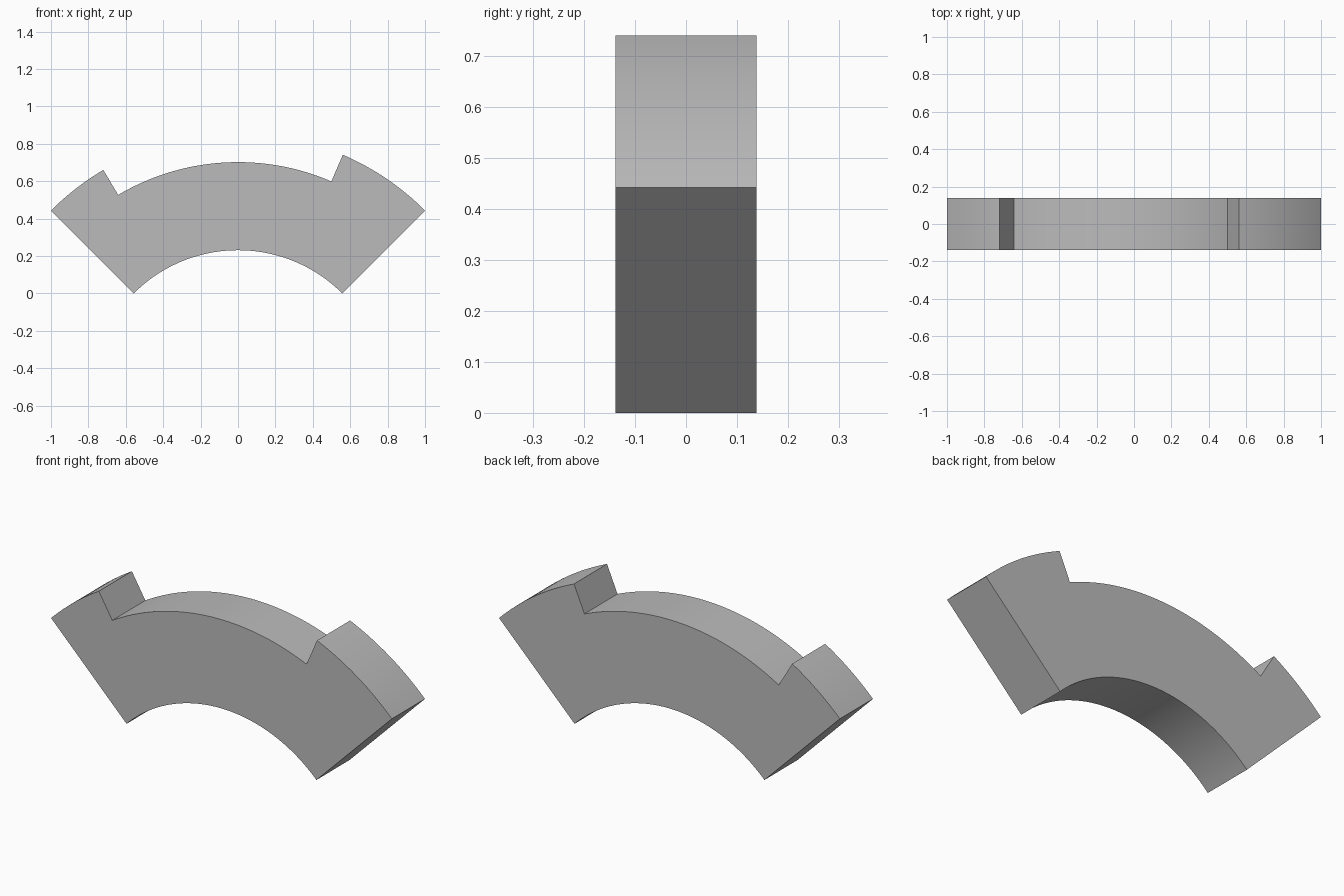
import bpy, bmesh
from math import sin, cos, radians
from mathutils import Vector

cube = bpy.data.objects.get("Cube")
if cube:
    bpy.data.objects.remove(cube, do_unlink=True)

HALF_SPAN = 45
R_OUTER = 1 / sin(radians(HALF_SPAN))
R_GROOVE = 1.259
R_INNER = 0.788
CENTRE_Z = -R_INNER * cos(radians(HALF_SPAN))
GROOVE_START, GROOVE_END = -30.6, 23.35
DEPTH = 0.277

# Plain grey material
grey = bpy.data.materials.new("plain_grey")
grey.use_nodes = True
colour = (0.5, 0.5, 0.5, 1)
grey.diffuse_color = colour
grey.node_tree.nodes["Principled BSDF"].inputs["Base Color"].default_value = colour


def arc(radius, start, end, steps):
    """Points on an arc, with angles in degrees from straight up."""
    angles = [radians(start + (end - start) * i / steps) for i in range(steps + 1)]
    return [Vector((radius * sin(a), -DEPTH / 2, CENTRE_Z + radius * cos(a))) for a in angles]


# Arched segment profile: two raised end pads, a recessed seat, the inner bore
profile = (arc(R_OUTER, -HALF_SPAN, GROOVE_START, 12)
           + arc(R_GROOVE, GROOVE_START, GROOVE_END, 40)
           + arc(R_OUTER, GROOVE_END, HALF_SPAN, 16)
           + arc(R_INNER, HALF_SPAN, -HALF_SPAN, 64))

# Extrude the profile through its thickness
bm = bmesh.new()
face = bm.faces.new([bm.verts.new(p) for p in profile])
extruded = bmesh.ops.extrude_face_region(bm, geom=[face], use_keep_orig=True)["geom"]
back = [v for v in extruded if isinstance(v, bmesh.types.BMVert)]
bmesh.ops.translate(bm, verts=back, vec=(0, DEPTH, 0))
bmesh.ops.recalc_face_normals(bm, faces=bm.faces)

mesh = bpy.data.meshes.new("arched_segment")
bm.to_mesh(mesh)
bm.free()
mesh.materials.append(grey)
segment = bpy.data.objects.new("arched_segment", mesh)
bpy.context.collection.objects.link(segment)

# Smooth arcs, sharp corners
bpy.ops.object.select_all(action="DESELECT")
segment.select_set(True)
bpy.context.view_layer.objects.active = segment
bpy.ops.object.shade_smooth_by_angle(angle=radians(30))
